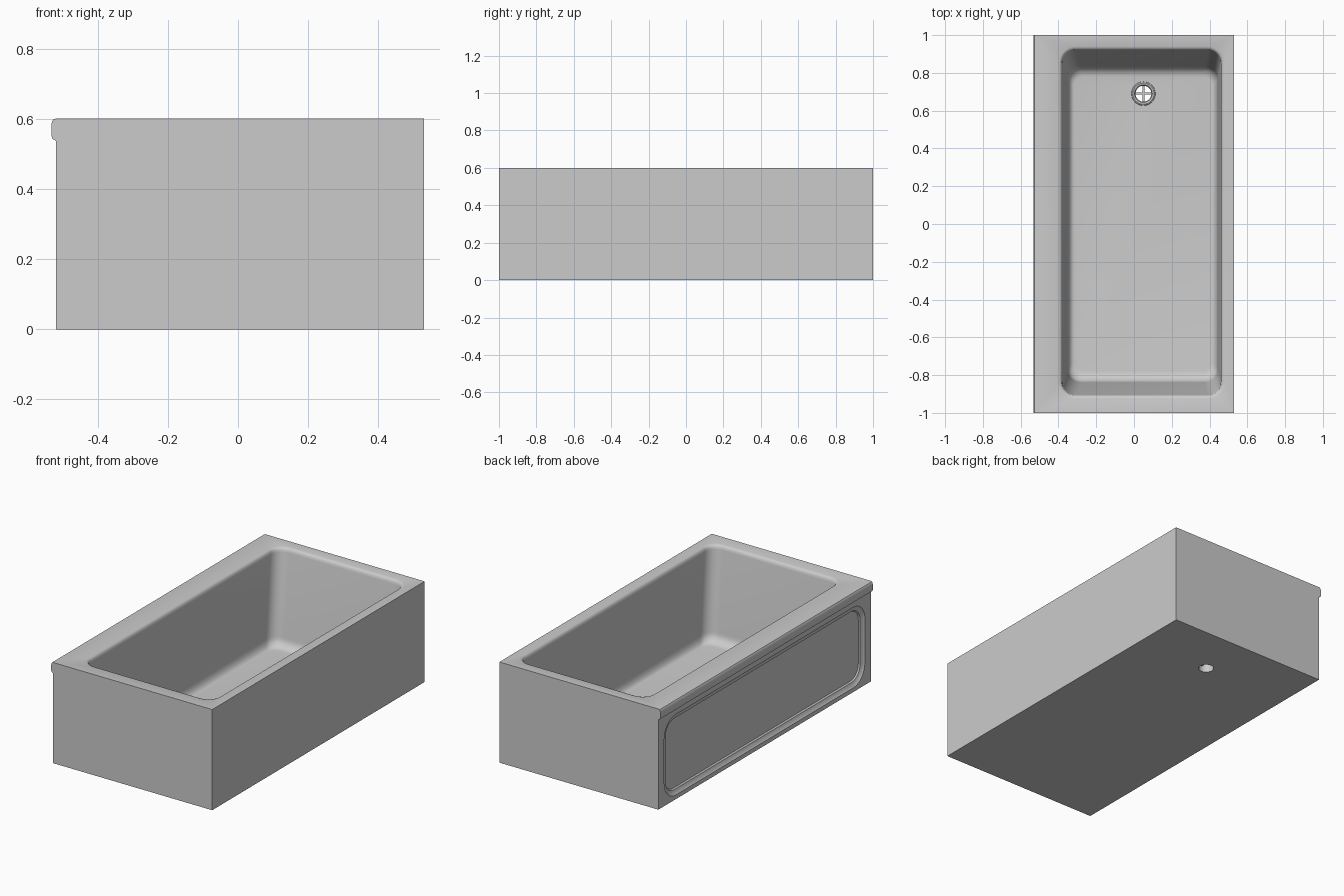
import bpy, bmesh
from math import cos, sin, pi, radians

if "Cube" in bpy.data.objects:
    bpy.data.objects.remove(bpy.data.objects["Cube"])

FLOOR = 0.055
DRAIN = (0.05, 0.69)


def make(name, verts, faces):
    bm = bmesh.new()
    vs = [bm.verts.new(v) for v in verts]
    for f in faces:
        bm.faces.new([vs[i] for i in f])
    bmesh.ops.recalc_face_normals(bm, faces=bm.faces)
    me = bpy.data.meshes.new(name)
    bm.to_mesh(me)
    bm.free()
    ob = bpy.data.objects.new(name, me)
    bpy.context.collection.objects.link(ob)
    return ob


def loft(name, rings, closed=False):
    """Skin equal-sized loops; cap the ends, or join last to first."""
    n, m = len(rings[0]), len(rings)
    verts = [p for r in rings for p in r]
    faces = []
    for k in range(m if closed else m - 1):
        a, b = k * n, ((k + 1) % m) * n
        faces += [(a + i, a + (i + 1) % n, b + (i + 1) % n, b + i) for i in range(n)]
    if not closed:
        faces += [tuple(range(n)), tuple(range((m - 1) * n, m * n))]
    return make(name, verts, faces)


def rounded_rect(u0, u1, v0, v1, r, seg=8):
    pts = []
    corners = [(u1 - r, v1 - r), (u0 + r, v1 - r), (u0 + r, v0 + r), (u1 - r, v0 + r)]
    for k, (cu, cv) in enumerate(corners):
        for i in range(seg + 1):
            a = (k + i / seg) * pi / 2
            pts.append((cu + r * cos(a), cv + r * sin(a)))
    return pts


def circle(r, z, n=32):
    return [(DRAIN[0] + r * cos(2 * pi * i / n), DRAIN[1] + r * sin(2 * pi * i / n), z)
            for i in range(n)]


def cut(ob, cutter):
    mod = ob.modifiers.new("cut", 'BOOLEAN')
    mod.operation, mod.solver, mod.object = 'DIFFERENCE', 'EXACT', cutter
    bpy.context.view_layer.objects.active = ob
    bpy.ops.object.modifier_apply(modifier=mod.name)
    bpy.data.objects.remove(cutter, do_unlink=True)


def smooth(ob, angle=35):
    bpy.ops.object.select_all(action='DESELECT')
    ob.select_set(True)
    bpy.context.view_layer.objects.active = ob
    bpy.ops.object.shade_smooth_by_angle(angle=radians(angle))


# outer body: front profile with the overhanging lip on the left side
profile = [(0.53, 0), (0.53, 0.6), (-0.52, 0.6), (-0.526, 0.598), (-0.53, 0.592),
           (-0.532, 0.58), (-0.532, 0.553), (-0.529, 0.543), (-0.518, 0.536), (-0.518, 0)]
tub = loft("bathtub_body", [[(x, y, z) for x, z in profile] for y in (-1, 1)])

# basin: stacked rounded rectangles with rolled rim, sloped walls and floor fillet
X0, X1, Y0, Y1 = -0.38, 0.46, -0.905, 0.92
rings = []
for z, g in ((0.65, 0.02), (0.6, 0.02), (0.597, 0.01), (0.59, 0.003), (0.575, 0)):
    rings.append((X0 - g, X1 + g, Y0 - g, Y1 + g, 0.07 + g, z))
bx0, bx1, by0, by1, fz = -0.352, 0.443, -0.838, 0.835, 0.06
for i in range(7):
    a = i / 6 * pi / 2
    s, z = 1 - cos(a), FLOOR + fz * (1 - sin(a))
    rings.append((bx0 + 0.035 * s, bx1 - 0.03 * s, by0 + 0.06 * s, by1 - 0.055 * s,
                  0.07 - 0.02 * s, z))
cut(tub, loft("basin_cutter", [[(x, y, r[5]) for x, y in rounded_rect(*r[:5])] for r in rings]))

# recessed apron panel on the left side
panel = []
for x, g in ((-0.56, 0), (-0.518, 0), (-0.512, 0.006), (-0.506, 0.028), (-0.498, 0.034)):
    panel.append([(x, y, z) for y, z in
                  rounded_rect(-0.945 + g, 0.945 - g, 0.025 + g, 0.505 - g, 0.11 - g)])
cut(tub, loft("panel_cutter", panel))

# drain hole through the floor
cut(tub, loft("hole_cutter", [circle(0.048, -0.1), circle(0.048, 0.2)]))
smooth(tub)

# drain fitting: flange and pipe
flange = [(0.064, FLOOR - 0.002), (0.062, FLOOR + 0.004), (0.056, FLOOR + 0.007),
          (0.047, FLOOR + 0.005), (0.042, FLOOR - 0.002), (0.042, 0.0), (0.049, 0.0),
          (0.049, FLOOR - 0.002)]
smooth(loft("drain_flange", [circle(r, z) for r, z in flange], closed=True))

# drain cross bars
for name, hx, hy in (("drain_bar_across", 0.044, 0.005), ("drain_bar_along", 0.005, 0.044)):
    loft(name, [[(DRAIN[0] + sx * hx, DRAIN[1] + sy * hy, z)
                 for sx, sy in ((-1, -1), (1, -1), (1, 1), (-1, 1))]
                for z in (FLOOR - 0.02, FLOOR - 0.005)])
